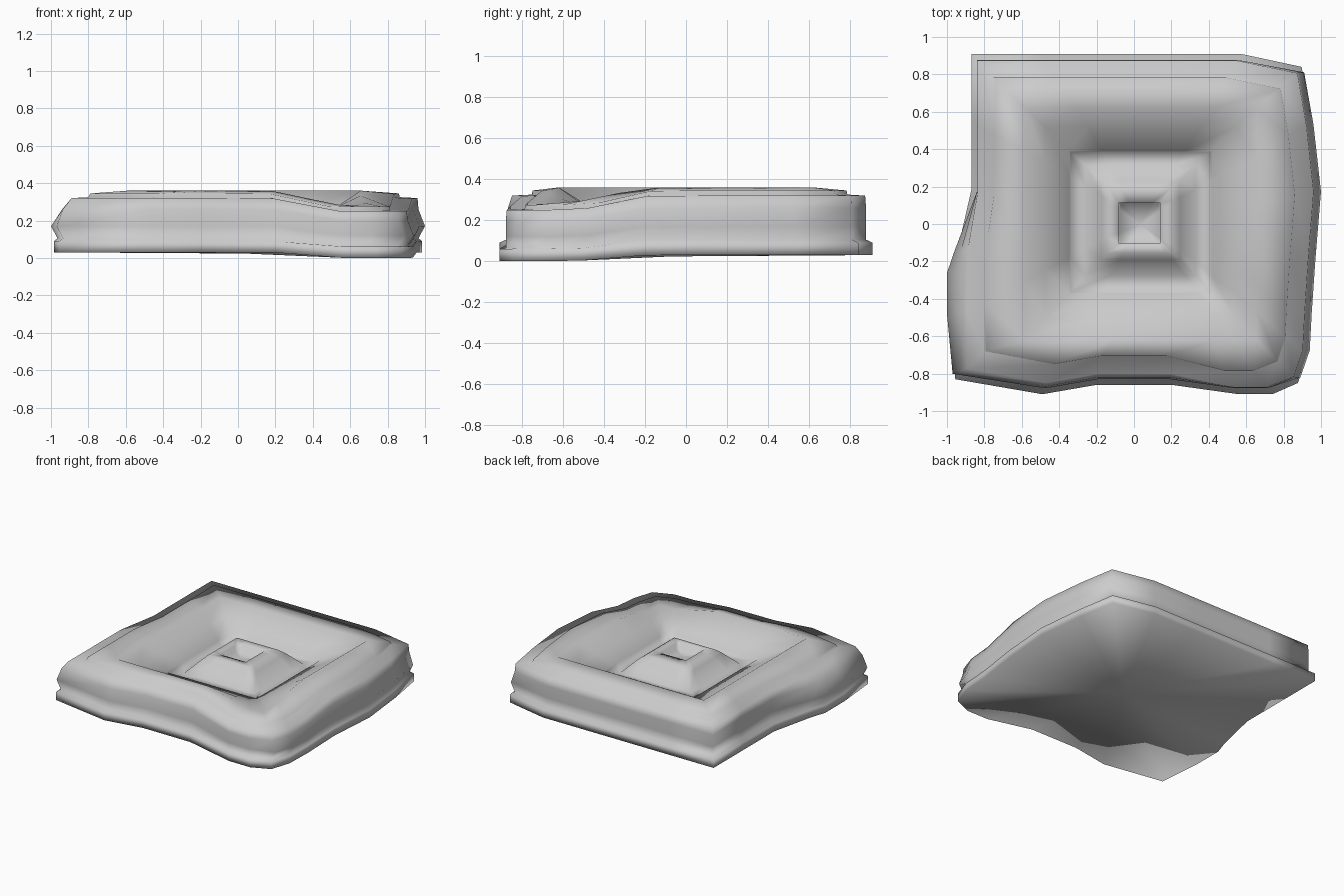
import bpy, bmesh, math
from mathutils import Vector

if "Cube" in bpy.data.objects:
    bpy.data.objects.remove(bpy.data.objects["Cube"])

# Worn, uneven plan outline of the stone basin (counter-clockwise)
OUTLINE = [(-.87, .91), (-.87, .55), (-.87, .18), (-.96, -.15), (-1, -.27), (-1, -.5),
           (-.97, -.83), (-.49, -.91), (-.2, -.86), (.2, -.86), (.56, -.91), (.74, -.91),
           (.89, -.85), (.94, -.7), (.95, -.5), (.97, -.2), (1, .18), (.96, .55),
           (.91, .84), (.57, .91), (.2, .91), (-.2, .91), (-.5, .91)]


def smooth(t):
    t = max(0, min(1, t))
    return t * t * (3 - 2 * t)


def sag(x, y):
    # sunken front right corner
    return smooth((x - .15) / .45) * smooth((-y - .15) / .45)


def outer(scale, z, drop, xlim=2, xs=1, lean=0):
    ring = []
    for x, y in OUTLINE:
        px = max(-xlim, x * scale * (xs if abs(x) > .88 else 1))
        py = y * scale + (lean if y < -.8 and x < .4 else 0)
        ring.append((px, py, z - drop * sag(x, y)))
    return ring


def square(half, z, drop=0, cx=.035, cy=.01):
    ring = []
    for x, y in OUTLINE:
        m = max(abs(x), abs(y))
        u, v = [math.copysign(1, c) if abs(c / m) > .84 else c / m for c in (x, y)]
        px, py = cx + u * half, cy + v * half
        ring.append((px, py, z - drop * sag(px, py)))
    return ring


def loft(name, rings):
    bm = bmesh.new()
    loops = [[bm.verts.new(p) for p in r] for r in rings]
    n = len(OUTLINE)
    for a, b in zip(loops, loops[1:]):
        for i in range(n):
            j = (i + 1) % n
            bm.faces.new((a[i], a[j], b[j], b[i]))
    for loop in (loops[0], loops[-1]):
        mid = bm.verts.new(sum((v.co for v in loop), Vector()) / n)
        for i in range(n):
            bm.faces.new((loop[i], loop[(i + 1) % n], mid))
    bmesh.ops.recalc_face_normals(bm, faces=bm.faces)
    me = bpy.data.meshes.new(name)
    bm.to_mesh(me)
    bm.free()
    ob = bpy.data.objects.new(name, me)
    bpy.context.collection.objects.link(ob)
    for p in me.polygons:
        p.use_smooth = True
    return ob


# Plinth, bulging wall, stepped rim, sloping bowl, centre block with socket
loft("stone_basin", [
    outer(1, .03, .03, xs=.985),
    outer(1, .09, .03, xs=.985),
    outer(.965, .105, .04),
    outer(.965, .17, .05, xs=1.036),
    outer(.965, .26, .06, .94, lean=.01),
    outer(.96, .32, .07, .89, lean=.025),
    outer(.865, .325, .07, .80, lean=.035),
    outer(.86, .345, .07, .79, lean=.035),
    square(.62, .36, .08, .035, .0),
    square(.51, .285, .03),
    square(.38, .23),
    square(.375, .215),
    square(.295, .21, 0, .035, .02),
    square(.21, .30, 0, .035, .02),
    square(.175, .33, 0, .03, .02),
    square(.11, .335, 0, .03, .005),
    square(.105, .29, 0, .03, .005),
])
